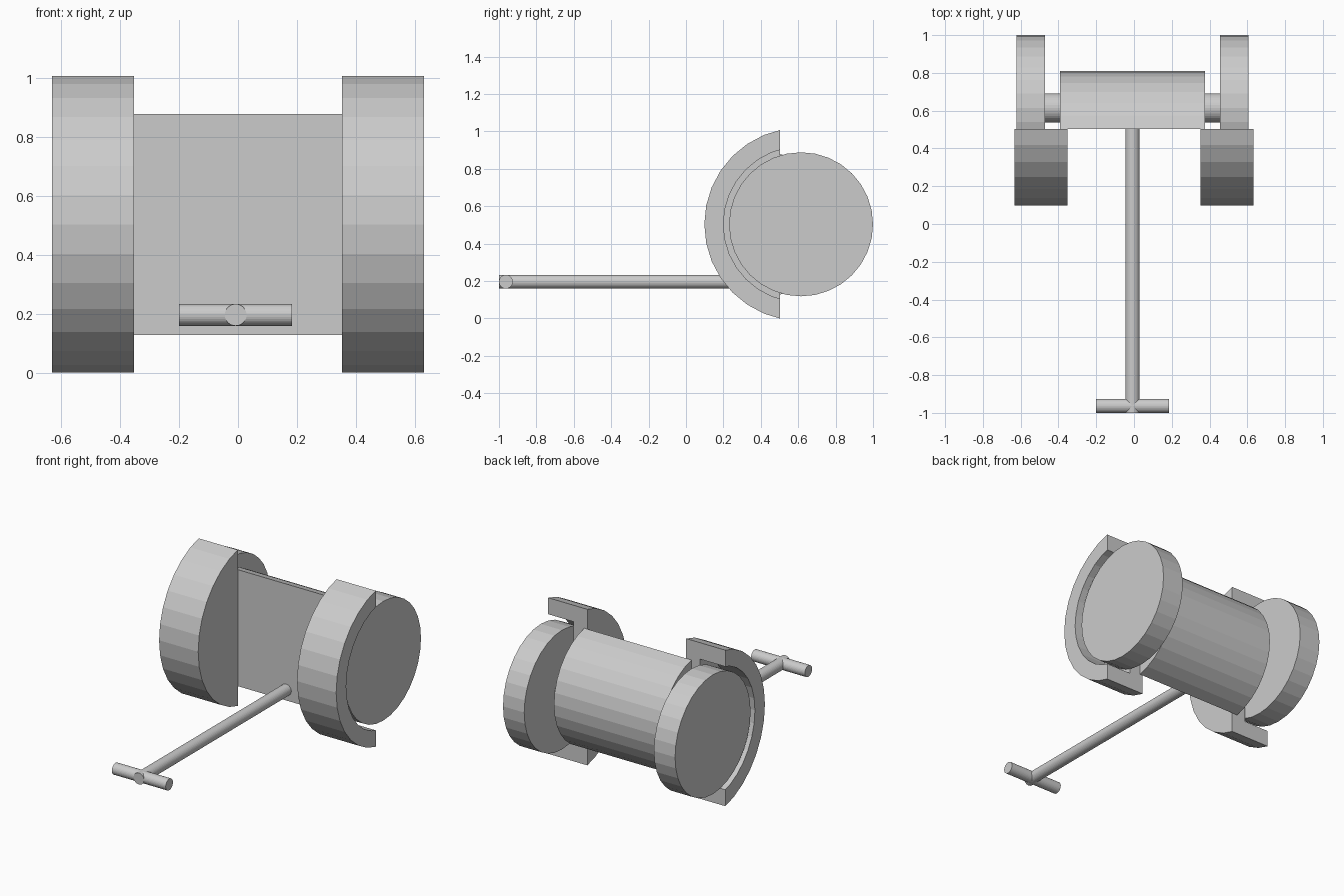
import bpy
import bmesh
from math import pi
from mathutils import Matrix, Vector

default = bpy.data.objects.get("Cube")
if default:
    bpy.data.objects.remove(default, do_unlink=True)

grey = bpy.data.materials.new("plain_grey")
grey.use_nodes = True
colour = (0.6, 0.6, 0.6, 1)
grey.diffuse_color = colour
grey.node_tree.nodes["Principled BSDF"].inputs["Base Color"].default_value = colour

TURN = {"x": Matrix.Rotation(pi / 2, 4, "Y"), "y": Matrix.Rotation(pi / 2, 4, "X")}
HUB_Y, HUB_Z = 0.615, 0.507
CUT_Y = 0.502
SHIFT = -0.008  # running gear sits slightly off the fender centre line


def cylinder(name, radius, start, end, keep=0):
    """Cylinder between two points on the x or y axis; keep = -1 / 1 keeps
    only the part in front of / behind the cutting plane."""
    start, end = Vector(start), Vector(end)
    axis = "x" if abs(end.x - start.x) > abs(end.y - start.y) else "y"
    bm = bmesh.new()
    place = Matrix.Translation((start + end) / 2) @ TURN[axis]
    bmesh.ops.create_cone(bm, cap_ends=True, segments=32, radius1=radius,
                          radius2=radius, depth=(end - start).length, matrix=place)
    if keep:
        cut = bmesh.ops.bisect_plane(
            bm, geom=bm.verts[:] + bm.edges[:] + bm.faces[:],
            plane_co=(0, CUT_Y, 0), plane_no=(0, -keep, 0), clear_outer=True)
        rim = [g for g in cut["geom_cut"] if isinstance(g, bmesh.types.BMEdge)]
        bmesh.ops.edgeloop_fill(bm, edges=rim)
    bmesh.ops.recalc_face_normals(bm, faces=bm.faces[:])
    mesh = bpy.data.meshes.new(name)
    bm.to_mesh(mesh)
    bm.free()
    mesh.materials.append(grey)
    obj = bpy.data.objects.new(name, mesh)
    bpy.context.collection.objects.link(obj)
    return obj


def carve(obj, cutter):
    """Subtract the cutter, then remove it."""
    cutter.hide_render = True
    mod = obj.modifiers.new("pocket", "BOOLEAN")
    mod.operation = "DIFFERENCE"
    mod.solver = "EXACT"
    mod.object = cutter
    bpy.context.view_layer.objects.active = obj
    bpy.ops.object.modifier_apply(modifier=mod.name)
    bpy.data.objects.remove(cutter, do_unlink=True)


# Fenders with a round pocket on the outside, and a wheel in each pocket
for side, label in ((1, "left"), (-1, "right")):
    fender = cylinder(label + "_fender", 0.517, (side * 0.353, HUB_Y, HUB_Z),
                      (side * 0.632, HUB_Y, HUB_Z), keep=-1)
    carve(fender, cylinder("pocket_cutter", 0.415, (side * 0.452, HUB_Y, HUB_Z),
                           (side * 0.7, HUB_Y, HUB_Z)))
    cylinder(label + "_wheel", 0.385, (side * 0.463 + SHIFT, HUB_Y, HUB_Z),
             (side * 0.614 + SHIFT, HUB_Y, HUB_Z))

# Axle and the flat-fronted drum between the wheels
cylinder("axle", 0.077, (-0.47 + SHIFT, HUB_Y, HUB_Z), (0.47 + SHIFT, HUB_Y, HUB_Z))
cylinder("drum_body", 0.383, (-0.383 + SHIFT, 0.428, HUB_Z),
         (0.383 + SHIFT, 0.428, HUB_Z), keep=1)

# Tow bar with a cross handle
cylinder("tow_bar", 0.037, (SHIFT, -1, 0.2), (SHIFT, 0.51, 0.2))
cylinder("cross_handle", 0.037, (-0.192 + SHIFT, -0.963, 0.2), (0.192 + SHIFT, -0.963, 0.2))

# Rest exactly on the floor
bpy.context.view_layer.update()
parts = [o for o in bpy.context.collection.objects if o.type == "MESH" and grey.name in o.data.materials]
low = min((o.matrix_world @ v.co).z for o in parts for v in o.data.vertices)
for part in parts:
    part.location.z -= low
